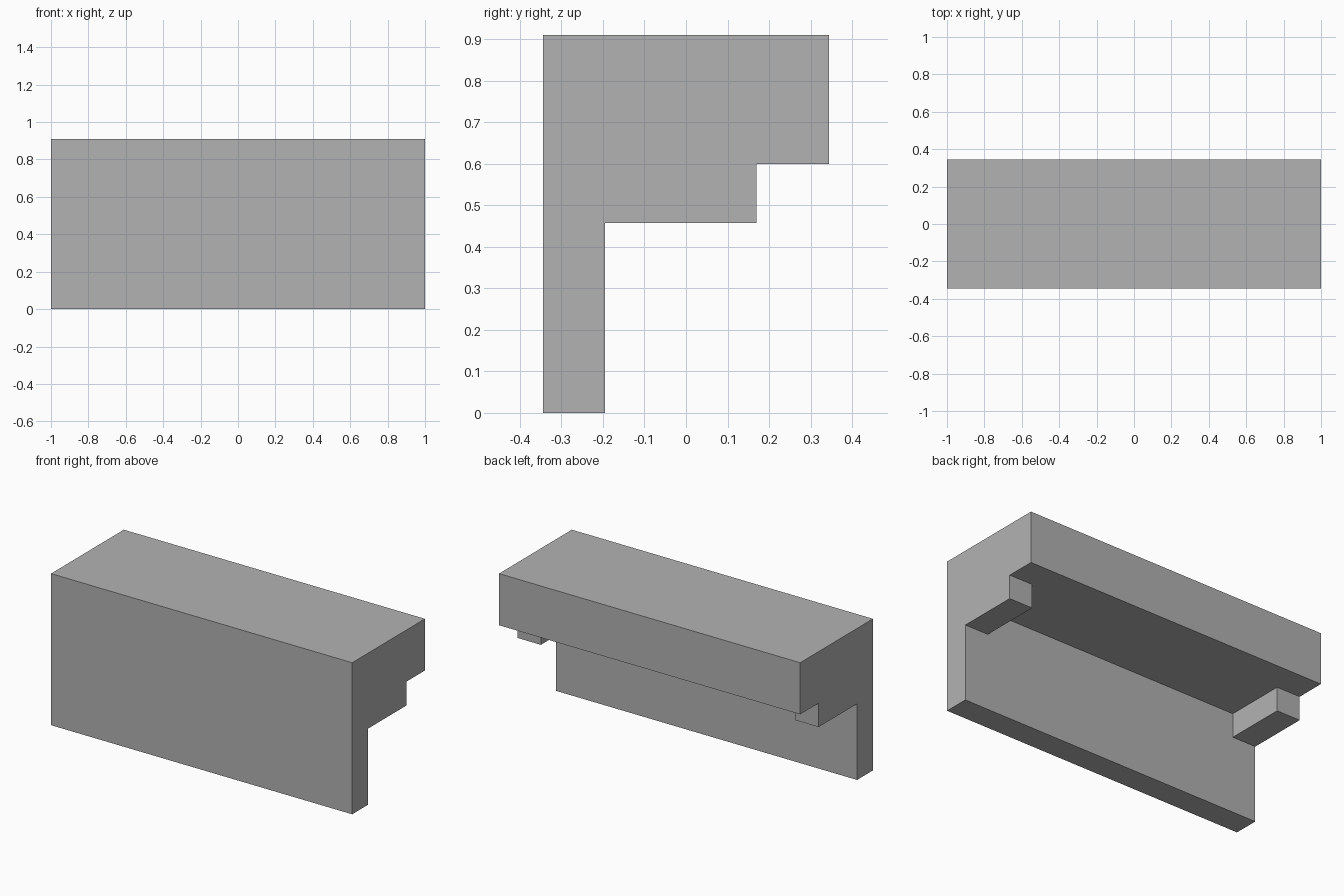
import bpy

cube = bpy.data.objects.get("Cube")
if cube:
    bpy.data.objects.remove(cube, do_unlink=True)

GREY = (0.448, 0.448, 0.448, 1)
grey = bpy.data.materials.new("plain_grey")
grey.use_nodes = True
grey.diffuse_color = GREY
grey.node_tree.nodes["Principled BSDF"].inputs["Base Color"].default_value = GREY

# Overall half sizes and levels
HALF_X, HALF_Y, TOP = 1.0, 0.345, 0.91
PANEL_BACK = -0.195
SHELF_BOTTOM = 0.60
BRACKET_BOTTOM, BRACKET_BACK, BRACKET_WIDTH = 0.457, 0.17, 0.155


def extrude_profile(name, profile, x0, x1):
    """Solid with a (y, z) outline, extruded from x0 to x1."""
    n = len(profile)
    verts = [(x, y, z) for x in (x0, x1) for y, z in profile]
    faces = [tuple(reversed(range(n))), tuple(range(n, 2 * n))]
    faces += [(i, (i + 1) % n, (i + 1) % n + n, i + n) for i in range(n)]
    mesh = bpy.data.meshes.new(name)
    mesh.from_pydata(verts, [], faces)
    mesh.materials.append(grey)
    obj = bpy.data.objects.new(name, mesh)
    bpy.context.collection.objects.link(obj)
    return obj


# Front panel and deep top in one L-shaped section
extrude_profile("counter_body", [
    (-HALF_Y, 0), (PANEL_BACK, 0), (PANEL_BACK, SHELF_BOTTOM),
    (HALF_Y, SHELF_BOTTOM), (HALF_Y, TOP), (-HALF_Y, TOP)], -HALF_X, HALF_X)

# Support bracket under the top at each end
bracket = [(PANEL_BACK, BRACKET_BOTTOM), (BRACKET_BACK, BRACKET_BOTTOM),
           (BRACKET_BACK, SHELF_BOTTOM), (PANEL_BACK, SHELF_BOTTOM)]
extrude_profile("left_bracket", bracket, HALF_X - BRACKET_WIDTH, HALF_X)
extrude_profile("right_bracket", bracket, -HALF_X, BRACKET_WIDTH - HALF_X)
